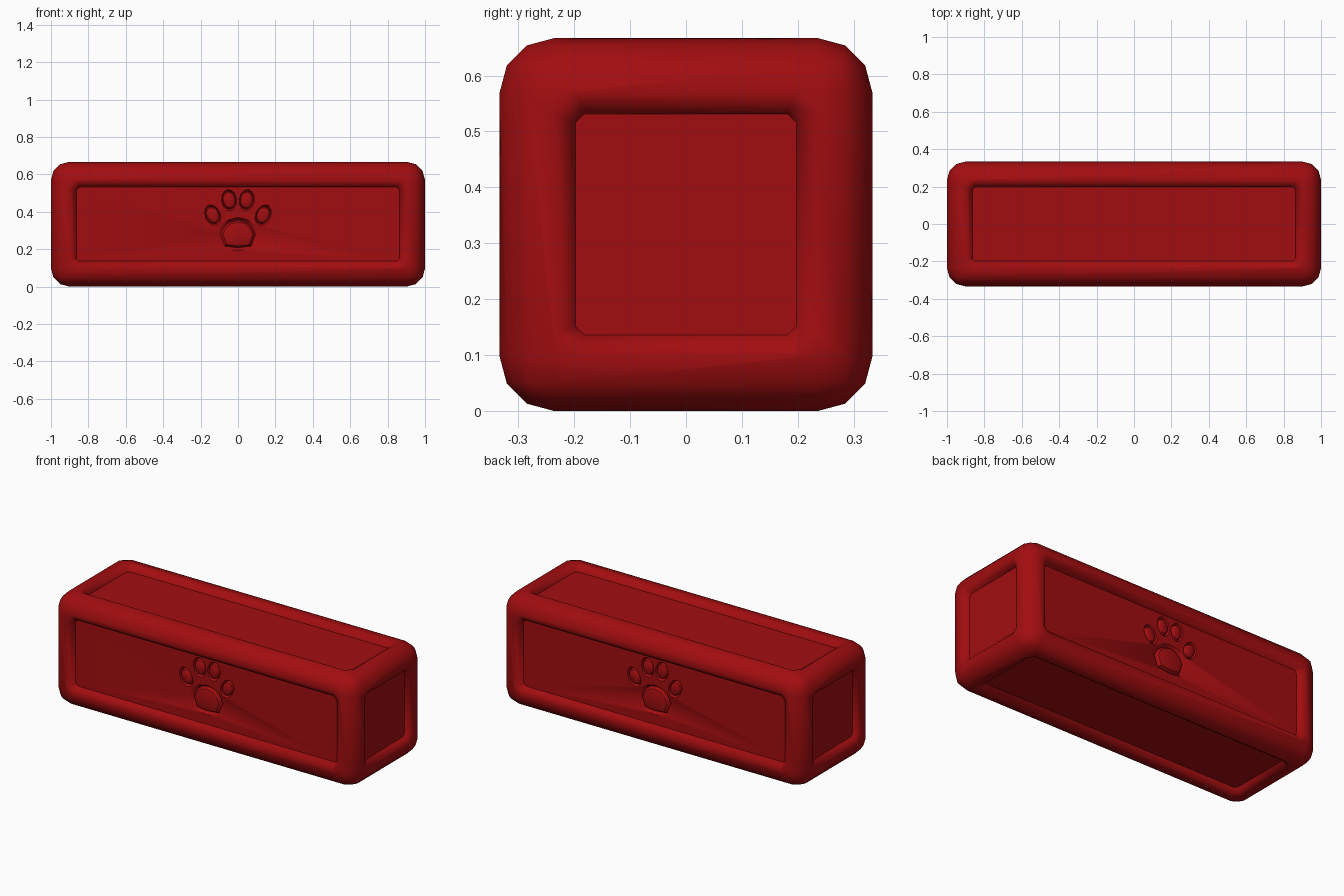
import bpy, bmesh, math
from mathutils import Matrix, Vector

cube = bpy.data.objects.get("Cube")
if cube:
    bpy.data.objects.remove(cube, do_unlink=True)

LENGTH, WIDTH = 2.0, 0.667
MID = WIDTH / 2
RECESS = 0.038
FLOOR = MID - RECESS          # distance of the sunken panels from the centre
CHAMFER = 0.038

red = bpy.data.materials.new("deep_red")
red.use_nodes = True
COLOUR = (0.36, 0.004, 0.005, 1)
red.diffuse_color = COLOUR
red.node_tree.nodes["Principled BSDF"].inputs["Base Color"].default_value = COLOUR


def add_object(name, bm):
    bmesh.ops.recalc_face_normals(bm, faces=bm.faces)
    mesh = bpy.data.meshes.new(name)
    bm.to_mesh(mesh)
    bm.free()
    mesh.materials.append(red)
    obj = bpy.data.objects.new(name, mesh)
    bpy.context.collection.objects.link(obj)
    return obj


def smooth(obj, degrees):
    bpy.ops.object.select_all(action='DESELECT')
    obj.select_set(True)
    bpy.context.view_layer.objects.active = obj
    bpy.ops.object.shade_smooth_by_angle(angle=math.radians(degrees))


def cut_corners(face):
    """Turn a rectangular face into an octagon and return it."""
    corners = list(face.verts)
    for edge in list(face.edges):
        a, b = edge.verts
        size = edge.calc_length()
        _, v = bmesh.utils.edge_split(edge, a, CHAMFER / size)
        rest = next(e for e in v.link_edges if b in e.verts)
        bmesh.utils.edge_split(rest, b, CHAMFER / (size - CHAMFER))
    for corner in corners:
        ends = [e.other_vert(corner) for e in corner.link_edges if face in e.link_faces]
        other, _ = bmesh.utils.face_split(face, *ends)
        face = max(face, other, key=lambda f: f.calc_area())
    return face


def loft(name, outline, centre, rings, side):
    """Solid through scaled copies of an outline; rings are (scale, height above panel)."""
    bm = bmesh.new()
    loops = []
    for scale, height in rings:
        loop = []
        for p in outline:
            q = centre + (p - centre) * scale
            loop.append(bm.verts.new((q.x, side * (FLOOR + height), q.y)))
        loops.append(loop)
    n = len(outline)
    for low, high in zip(loops, loops[1:]):
        for i in range(n):
            j = (i + 1) % n
            bm.faces.new((low[i], low[j], high[j], high[i]))
    bm.faces.new(loops[0])
    bm.faces.new(loops[-1])
    return add_object(name, bm)


# Rounded block with a sunken panel on each of the six sides
bm = bmesh.new()
bmesh.ops.create_cube(bm, size=1, matrix=Matrix.Diagonal((LENGTH, WIDTH, WIDTH, 1)))
bmesh.ops.translate(bm, verts=bm.verts, vec=(0, 0, MID))
bmesh.ops.bevel(bm, geom=bm.edges[:], offset=0.098, segments=3, profile=0.5,
                affect='EDGES')
for flat in [f for f in bm.faces if f.calc_area() > 0.2]:
    panel = cut_corners(flat)
    bm.normal_update()
    for thickness, depth in ((0.028, 0.018), (0.010, RECESS - 0.018)):
        bmesh.ops.inset_individual(bm, faces=[panel], thickness=thickness,
                                   depth=-depth, use_even_offset=True)
        bm.normal_update()
block = add_object("block", bm)

# Paw outlines: one broad pad and four tilted toes
half = [(0.0, 0.37), (0.05, 0.358), (0.088, 0.328), (0.112, 0.28),
        (0.085, 0.203), (0.0, 0.193)]
pad = [Vector(p) for p in half] + [Vector((-x, z)) for x, z in half[-2:0:-1]]
shapes = [("paw_pad", pad, Vector((0, 0.28)))]
for label, x, z, tilt in (("inner", 0.047, 0.462, 8), ("outer", 0.135, 0.382, 25)):
    for hand, sign in (("left", 1), ("right", -1)):
        centre = Vector((sign * x, z))
        turn = Matrix.Rotation(math.radians(-sign * tilt), 2)
        oval = [centre + turn @ Vector((0.041 * math.cos(t), 0.058 * math.sin(t)))
                for t in (math.tau * k / 12 for k in range(12))]
        shapes.append((f"{hand}_{label}_toe", oval, centre))

# Each paw shape is a raised island inside a sloping groove, front and back
for face_name, side in (("front", -1), ("back", 1)):
    for name, outline, centre in shapes:
        cutter = loft("groove_cutter", outline, centre,
                      [(0.84, -0.018), (1.16, 0.018)], side)
        mod = block.modifiers.new("groove", 'BOOLEAN')
        mod.operation = 'DIFFERENCE'
        mod.solver = 'EXACT'
        mod.object = cutter
        bpy.context.view_layer.objects.active = block
        bpy.ops.object.modifier_apply(modifier=mod.name)
        bpy.data.objects.remove(cutter, do_unlink=True)
        island = loft(f"{face_name}_{name}", outline, centre,
                      [(0.86, -0.022), (0.72, 0.0), (0.55, 0.005)], side)
        smooth(island, 40)

smooth(block, 50)
